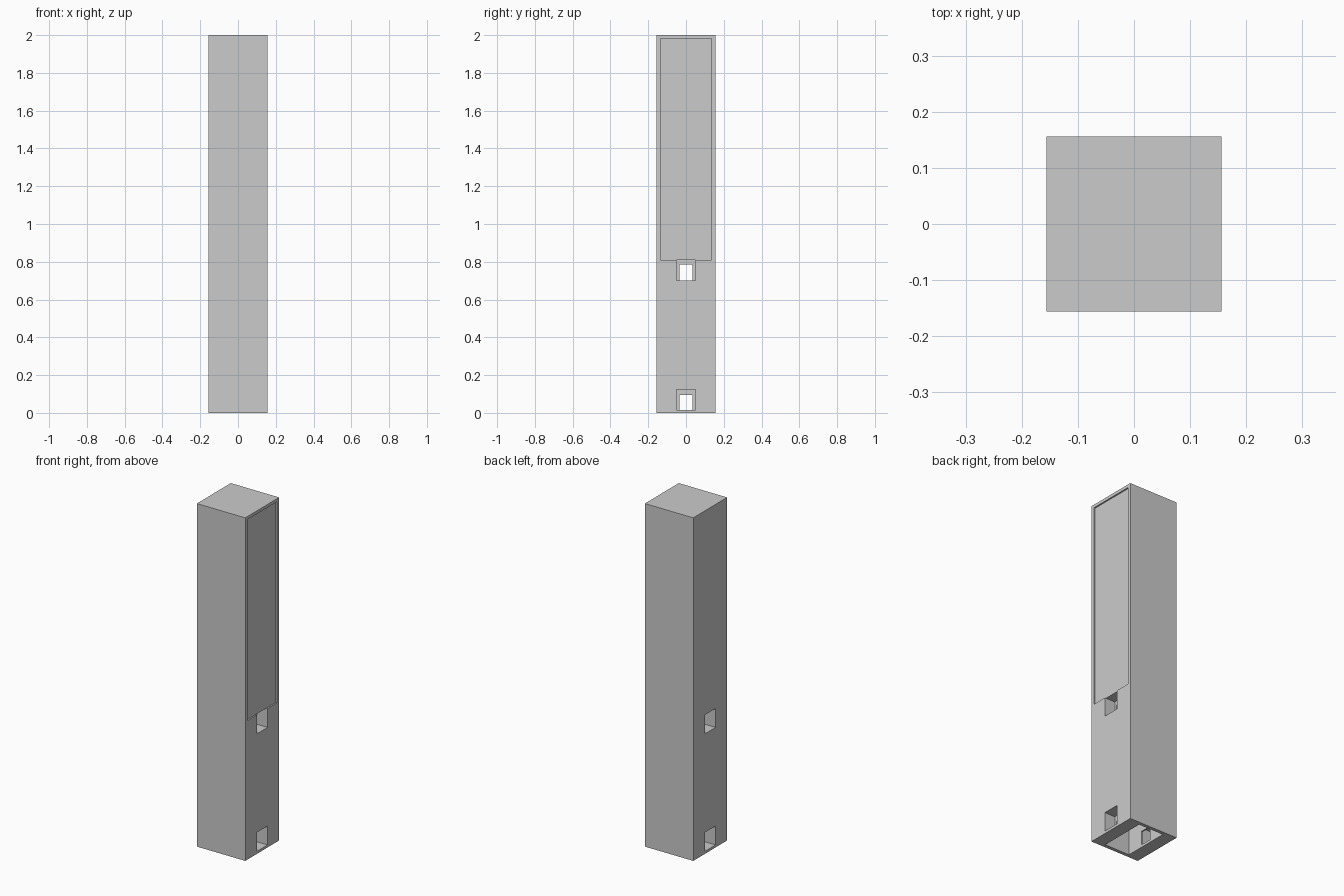
import bpy, bmesh

if "Cube" in bpy.data.objects:
    bpy.data.objects.remove(bpy.data.objects["Cube"])

H = 0.156      # half width of the tower
INNER = 0.08   # half width of the inner shaft
SKIN = 0.02    # front/back panel thickness


def finish(name, bm):
    bmesh.ops.recalc_face_normals(bm, faces=bm.faces)
    me = bpy.data.meshes.new(name)
    bm.to_mesh(me)
    bm.free()
    ob = bpy.data.objects.new(name, me)
    bpy.context.collection.objects.link(ob)
    return ob


def box(name, x0, x1, y0, y1, z0, z1):
    bm = bmesh.new()
    bmesh.ops.create_cube(bm, size=1)
    for v in bm.verts:
        v.co = ((x0 + x1) / 2 + v.co.x * (x1 - x0),
                (y0 + y1) / 2 + v.co.y * (y1 - y0),
                (z0 + z1) / 2 + v.co.z * (z1 - z0))
    return finish(name, bm)


def pierced_wall(name, x0, x1, half_y, z0, z1, hole_half, holes):
    """Slab across x with rectangular openings through it."""
    ys = [-half_y, -hole_half, hole_half, half_y]
    zs = sorted({z0, z1, *[z for h in holes for z in h]})
    bm = bmesh.new()
    grid = [[bm.verts.new((x0, y, z)) for y in ys] for z in zs]
    for j in range(len(zs) - 1):
        for i in range(3):
            if i == 1 and any(a <= zs[j] < b for a, b in holes):
                continue
            bm.faces.new((grid[j][i], grid[j][i + 1],
                          grid[j + 1][i + 1], grid[j + 1][i]))
    bmesh.ops.delete(bm, geom=[v for v in bm.verts if not v.link_faces],
                     context='VERTS')
    res = bmesh.ops.extrude_face_region(bm, geom=list(bm.faces),
                                        use_keep_orig=True)
    for v in res['geom']:
        if isinstance(v, bmesh.types.BMVert):
            v.co.x = x1
    return finish(name, bm)


# Front and back panels and cap
box("front_panel", -H, H, -H, -H + SKIN, 0, 2)
box("back_panel", -H, H, H - SKIN, H, 0, 2)
box("top_cap", -H, H, -H + SKIN, H - SKIN, 1.982, 2)

# Side walls: base and middle with openings, upper panel (recessed on the right)
in_y = H - SKIN
for side, s, recess in (("left", -1, 0.0), ("right", 1, 0.008)):
    outer, step = s * H, s * (INNER + 0.008)
    pierced_wall(side + "_base", step, outer, in_y, 0, 0.125, 0.049,
                 [(0.015, 0.125)])
    pierced_wall(side + "_middle_wall", step, outer, in_y, 0.125, 0.81, 0.049,
                 [(0.70, 0.81)])
    lo, hi = sorted((step, s * (H - recess)))
    box(side + "_upper_wall", lo, hi, -in_y, in_y, 0.81, 1.982)
    # Thin inner lining with the smaller openings
    pierced_wall(side + "_lining", s * INNER, step, in_y, 0, 1.982, 0.034,
                 [(0.015, 0.095), (0.70, 0.785)])
